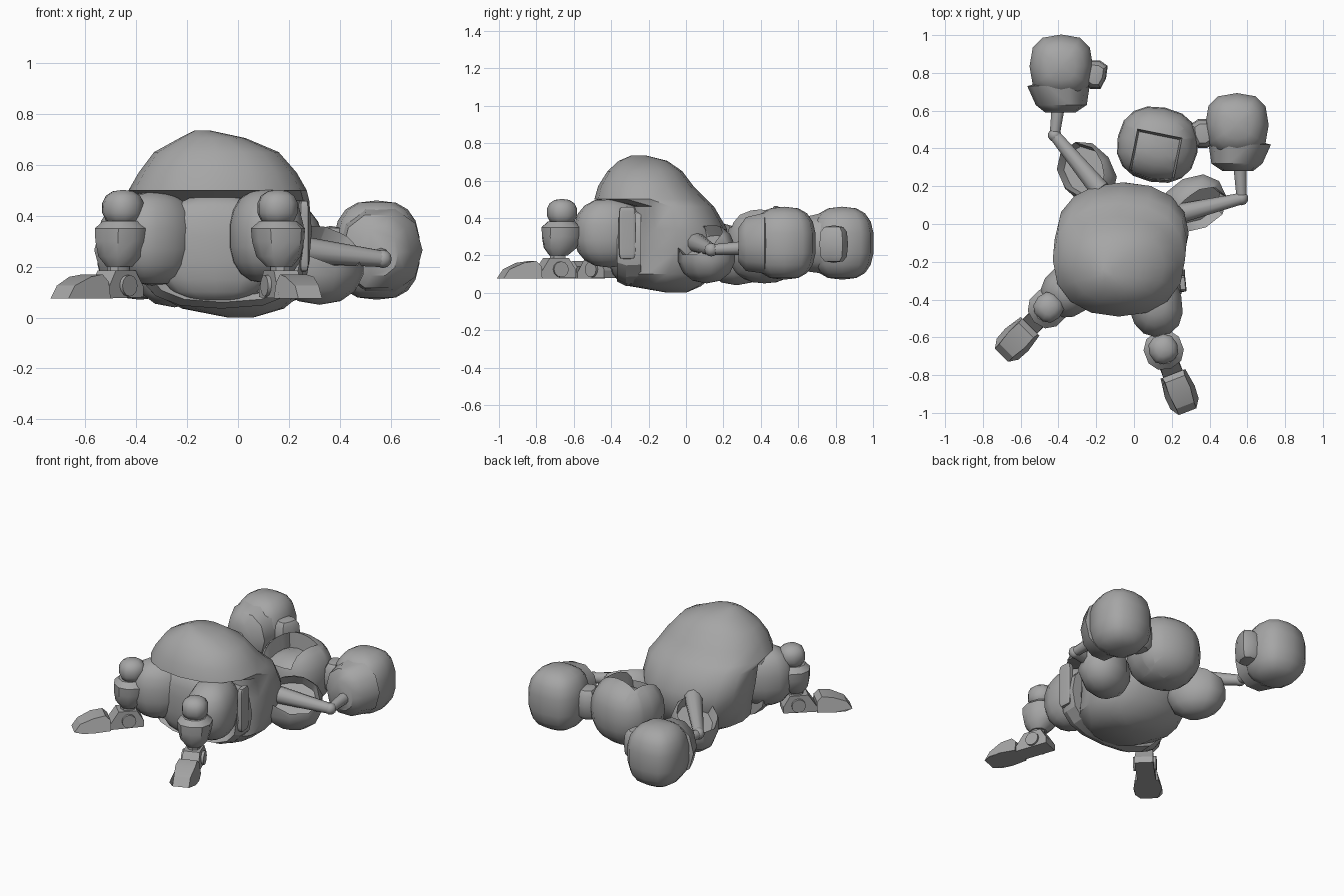
import bpy, bmesh
from math import sin, cos, pi, radians, atan2
from mathutils import Matrix, Vector

cube = bpy.data.objects.get("Cube")
if cube:
    bpy.data.objects.remove(cube, do_unlink=True)

GREY = (0.38, 0.38, 0.38, 1)
grey = bpy.data.materials.new("mid grey")
grey.use_nodes = True
grey.diffuse_color = GREY
grey.node_tree.nodes["Principled BSDF"].inputs["Base Color"].default_value = GREY


def finish(name, bm, matrix=None, angle=38):
    """Turn a bmesh into a named, shaded object."""
    if matrix:
        bm.transform(matrix)
    bmesh.ops.recalc_face_normals(bm, faces=bm.faces[:])
    me = bpy.data.meshes.new(name)
    bm.to_mesh(me)
    bm.free()
    me.materials.append(grey)
    me.shade_smooth()
    me.set_sharp_from_angle(angle=radians(angle))
    ob = bpy.data.objects.new(name, me)
    bpy.context.collection.objects.link(ob)
    return ob


def power(v, p):
    return abs(v) ** p * (1 if v >= 0 else -1)


def blob_mesh(radii, p=0.85, seg=14, rows=9):
    """Rounded-box ellipsoid; a smaller p is boxier."""
    bm = bmesh.new()
    bmesh.ops.create_uvsphere(bm, u_segments=seg, v_segments=rows, radius=1)
    for v in bm.verts:
        v.co = Vector([r * power(c, p) for c, r in zip(v.co, radii)])
    return bm


def blob(name, centre, radii, p=0.85, turn=0, base=None, seg=14, rows=9):
    m = Matrix.Translation(centre) @ Matrix.Rotation(turn, 4, 'Z')
    return finish(name, blob_mesh(radii, p, seg, rows), (base or Matrix()) @ m)


def slice_mesh(bm, point, normal, clear=False):
    geom = bm.verts[:] + bm.edges[:] + bm.faces[:]
    cut = bmesh.ops.bisect_plane(bm, geom=geom, plane_co=point, plane_no=normal, clear_outer=clear)
    return [e for e in cut["geom_cut"] if isinstance(e, bmesh.types.BMEdge)]


def open_sleeve(name, centre, radii, turn, normal):
    """Rounded sleeve cut open along a slanted plane and hollowed."""
    bm = blob_mesh(radii, 0.9, 10, 7)
    bm.transform(Matrix.Translation(centre) @ Matrix.Rotation(turn, 4, 'Z'))
    normal = Vector(normal).normalized()
    rim = slice_mesh(bm, Vector(centre) + normal * 0.085, normal, True)
    lid = bmesh.ops.edgeloop_fill(bm, edges=rim)["faces"]
    bmesh.ops.inset_region(bm, faces=lid, thickness=0.015, depth=0)
    bmesh.ops.translate(bm, verts=list({v for f in lid for v in f.verts}), vec=normal * -0.06)
    return finish(name, bm)


def loft(name, rings, base=None, seg=14, p=0.9, angle=38):
    """Stack of rounded rings: x0, x1, y0, y1, z."""
    bm = bmesh.new()
    loops = []
    for x0, x1, y0, y1, z in rings:
        loop = []
        for i in range(seg):
            a = 2 * pi * i / seg
            loop.append(bm.verts.new(((x0 + x1) / 2 + (x1 - x0) / 2 * power(cos(a), p),
                                      (y0 + y1) / 2 + (y1 - y0) / 2 * power(sin(a), p), z)))
        loops.append(loop)
    for a, b in zip(loops, loops[1:]):
        for i in range(seg):
            j = (i + 1) % seg
            bm.faces.new((a[i], a[j], b[j], b[i]))
    bm.faces.new(loops[0])
    bm.faces.new(loops[-1])
    return finish(name, bm, base, angle)


def rod(name, a, b, r0, r1, seg=10):
    """Tapered round bar between two points."""
    a, b = Vector(a), Vector(b)
    d = b - a
    bm = bmesh.new()
    bmesh.ops.create_cone(bm, cap_ends=True, segments=seg, radius1=r0, radius2=r1, depth=d.length)
    m = Matrix.Translation((a + b) / 2) @ d.to_track_quat('Z', 'Y').to_matrix().to_4x4()
    return finish(name, bm, m)


def prism(name, profile, base):
    """Side profile of (forward, height, half width) spanned across."""
    bm = bmesh.new()
    sides = [[bm.verts.new((u, s * w, z)) for u, z, w in profile] for s in (-1, 1)]
    for side in sides:
        bm.faces.new(side)
    n = len(profile)
    for i in range(n):
        j = (i + 1) % n
        bm.faces.new((sides[0][i], sides[0][j], sides[1][j], sides[1][i]))
    return finish(name, bm, base, 30)


# Torso: big rounded shell whose upper front overhangs the hips
loft("torso", [
    (-0.04, 0.06, -0.10, 0.00, 0.0),
    (-0.22, 0.18, -0.30, 0.08, 0.035),
    (-0.34, 0.26, -0.36, 0.16, 0.10),
    (-0.38, 0.28, -0.33, 0.22, 0.22),
    (-0.41, 0.29, -0.32, 0.22, 0.34),
    (-0.42, 0.28, -0.31, 0.15, 0.46),
    (-0.43, 0.27, -0.49, 0.11, 0.50),
    (-0.39, 0.23, -0.47, 0.04, 0.57),
    (-0.33, 0.16, -0.42, -0.02, 0.65),
    (-0.23, 0.03, -0.36, -0.10, 0.705),
    (-0.17, -0.11, -0.29, -0.22, 0.735)], seg=16)

# Hem band round the lower front, and the hips inside it
to_front = Matrix.Rotation(pi / 2, 4, 'X')
loft("jacket_hem", [
    (-0.40, 0.27, 0.04, 0.47, 0.24), (-0.40, 0.27, 0.035, 0.47, 0.32),
    (-0.37, 0.25, 0.06, 0.46, 0.37), (-0.33, 0.21, 0.09, 0.45, 0.33)],
    to_front, seg=16, p=0.75, angle=25)
blob("hips", (-0.09, -0.33, 0.27), (0.24, 0.09, 0.21), 0.8)
for x, y, turn in ((0.257, -0.315, 0.1), (-0.375, -0.27, -0.5)):
    blob("side_strap", (x, y, 0.32), (0.018, 0.045, 0.14), 0.3, turn)

# Legs
for side, heel, heading, thigh, size, turn in (
        ("left", (0.17, -0.70, 0), (0.36, -0.93), (0.11, -0.41, 0.32), (0.19, 0.145, 0.185), -1.35),
        ("right", (-0.48, -0.47, 0), (-0.70, -0.71), (-0.33, -0.34, 0.31), (0.17, 0.14, 0.185), -2.5)):
    base = Matrix.Translation(heel) @ Matrix.Rotation(atan2(heading[1], heading[0]), 4, 'Z')
    blob(side + "_thigh", thigh, size, 0.85, turn)
    blob(side + "_knee", (-0.04, 0, 0.43), (0.08, 0.08, 0.072), 0.85, base=base, seg=10, rows=7)
    loft(side + "_shin", [
        (-0.07, 0.03, -0.05, 0.05, 0.20), (-0.12, 0.06, -0.085, 0.085, 0.24),
        (-0.14, 0.07, -0.10, 0.10, 0.30), (-0.14, 0.07, -0.105, 0.105, 0.35),
        (-0.11, 0.04, -0.07, 0.07, 0.38)], base, seg=10)
    loft(side + "_ankle", [(-0.06, 0.03, -0.04, 0.04, 0.15), (-0.06, 0.03, -0.04, 0.04, 0.22)],
         base, seg=8)
    prism(side + "_heel", [(-0.10, 0.08, 0.055), (-0.10, 0.12, 0.055), (-0.06, 0.185, 0.05),
                           (0.05, 0.185, 0.05), (0.10, 0.11, 0.055), (0.10, 0.075, 0.055)], base)
    prism(side + "_foot", [(0.10, 0.075, 0.07), (0.10, 0.14, 0.06), (0.13, 0.17, 0.055),
                           (0.20, 0.16, 0.06), (0.28, 0.125, 0.05), (0.315, 0.075, 0.05),
                           (0.27, 0.075, 0.08), (0.20, 0.075, 0.085)], base)
    pin = rod(side + "_ankle_pin", (-0.01, -0.068, 0.125), (-0.01, 0.068, 0.125), 0.042, 0.042, 12)
    pin.data.transform(base)

# Arms: open sleeve, thin two-part arm, big glove with cuff and thumb
for side, s, sleeve, turn, facing, start, elbow, wrist in (
        ("left", 1, (0.32, 0.11, 0.21), 0.45, (0.4, -0.5, 0.75),
         (0.22, 0.05, 0.27), (0.57, 0.135, 0.23), (0.56, 0.32, 0.24)),
        ("right", -1, (-0.25, 0.27, 0.20), 2.2, (-0.4, 0.1, 0.9),
         (-0.18, 0.18, 0.32), (-0.42, 0.47, 0.26), (-0.40, 0.63, 0.26))):
    open_sleeve(side + "_sleeve", sleeve, (0.18, 0.145, 0.16), turn, facing)
    rod(side + "_upper_arm", start, elbow, 0.055, 0.032)
    blob(side + "_elbow", elbow, (0.036, 0.036, 0.036), 1, seg=10, rows=6)
    rod(side + "_forearm", elbow, wrist, 0.028, 0.037)
    hand = Matrix.Translation((wrist[0], wrist[1], 0.26)) @ Matrix.Diagonal((s, 1, 1, 1))
    along = hand @ Matrix.Rotation(-pi / 2, 4, 'X')
    loft(side + "_cuff", [
        (-0.09, 0.07, -0.09, 0.10, -0.04), (-0.15, 0.12, -0.15, 0.15, 0.0),
        (-0.165, 0.165, -0.175, 0.165, 0.10), (-0.14, 0.13, -0.15, 0.14, 0.11)],
        along, seg=10, angle=40)
    blob(side + "_fist", (-0.015, 0.205, 0.005), (0.17, 0.17, 0.195), 0.75, base=hand, seg=12)
    blob(side + "_thumb", (-0.195, 0.16, 0.0), (0.06, 0.08, 0.10), 0.6, 0.3, hand, 8, 6)

# Helmeted head lying with its face opening upward and toward the body
bm = blob_mesh((0.215, 0.20, 0.21), 0.85, 16, 12)
for point, normal in (((-0.12, 0, 0), (1, 0, 0)), ((0.12, 0, 0), (1, 0, 0)),
                      ((0, 0.06, 0), (0, 1, 0)), ((0, 0, 0.09), (0, 0, 1))):
    slice_mesh(bm, point, normal)
opening = []
for f in bm.faces:
    c = f.calc_center_median()
    if c.z > 0.09 and abs(c.x) < 0.12 and c.y < 0.06:
        opening.append(f)
bm.normal_update()
bmesh.ops.inset_region(bm, faces=opening, thickness=0.012, depth=0)
for v in {v for f in opening for v in f.verts}:
    v.co.z -= 0.10
finish("helmet", bm, Matrix.Translation((0.125, 0.42, 0.26)) @ Matrix.Rotation(-0.2, 4, 'Z'))
